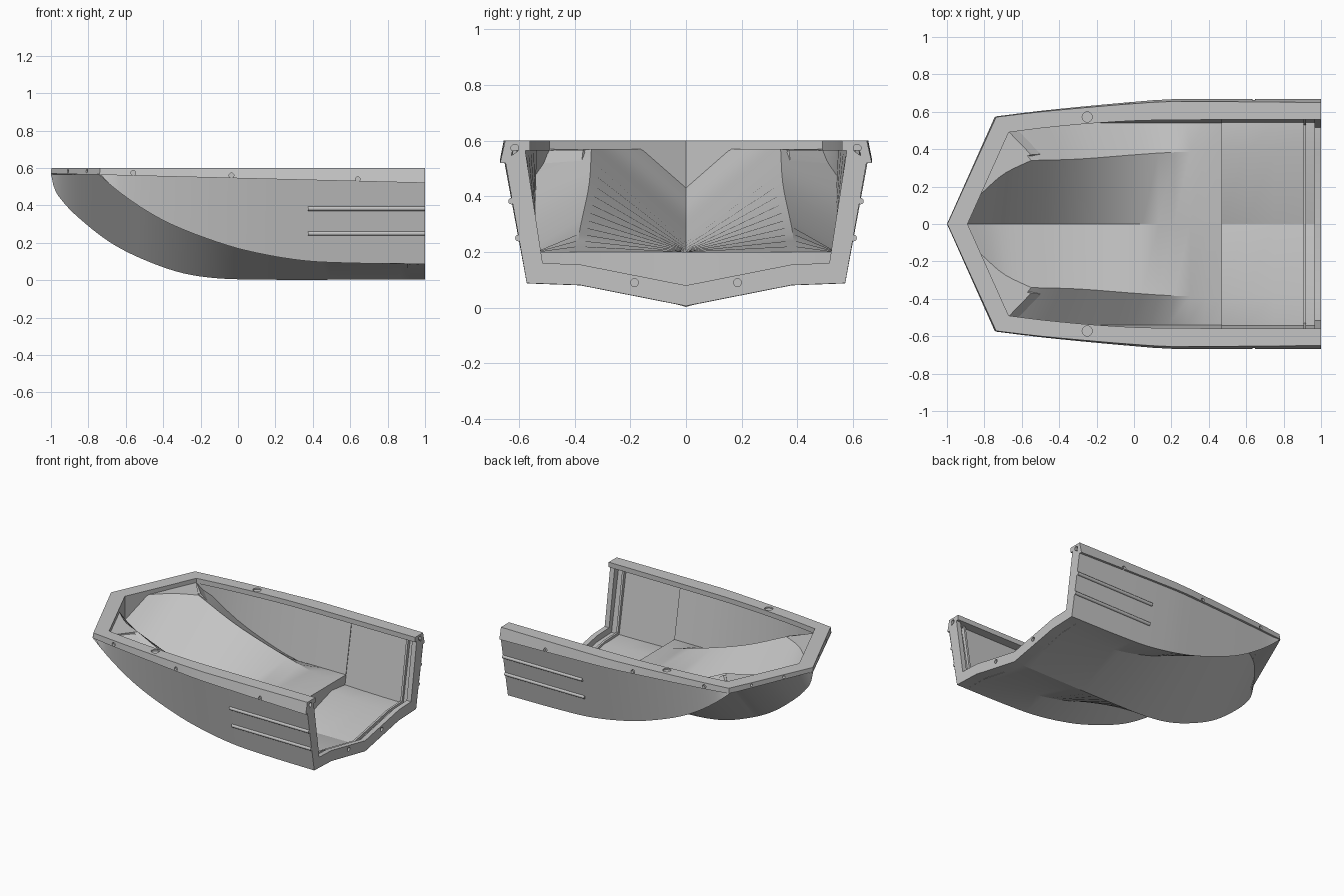
import bpy, bmesh
from mathutils import Vector

cube = bpy.data.objects.get("Cube")
if cube:
    bpy.data.objects.remove(cube, do_unlink=True)

grey = bpy.data.materials.new("hull_grey")
grey.use_nodes = True
grey.diffuse_color = (0.55, 0.55, 0.55, 1)
grey.node_tree.nodes["Principled BSDF"].inputs["Base Color"].default_value = grey.diffuse_color


def curve(*pts):
    """Smooth interpolation through (x, value) points, clamped at the ends."""
    def slope(i):
        a, b = pts[max(i - 1, 0)], pts[min(i + 1, len(pts) - 1)]
        return (b[1] - a[1]) / (b[0] - a[0])

    def value(x):
        x = min(max(x, pts[0][0]), pts[-1][0])
        i = max(k for k in range(len(pts) - 1) if pts[k][0] <= x)
        (x0, v0), (x1, v1) = pts[i], pts[i + 1]
        w = x1 - x0
        t = (x - x0) / w
        bend = slope(i) * w * t * (1 - t) ** 2 - slope(i + 1) * w * t * t * (1 - t)
        return v0 + (v1 - v0) * t * t * (3 - 2 * t) + bend
    return value


def finish(name, bm):
    mesh = bpy.data.meshes.new(name)
    bm.to_mesh(mesh)
    bm.free()
    mesh.materials.append(grey)
    ob = bpy.data.objects.new(name, mesh)
    bpy.context.collection.objects.link(ob)
    return ob


def smooth(ob, angle=0.4):
    bpy.ops.object.select_all(action="DESELECT")
    ob.select_set(True)
    bpy.context.view_layer.objects.active = ob
    bpy.ops.object.shade_smooth_by_angle(angle=angle)


def loft(name, rows, closed=False, up=0):
    """Skin rows of points; closed sections become a capped solid."""
    bm = bmesh.new()
    grid = [[bm.verts.new(p) for p in row] for row in rows]
    n = len(rows[0])
    for a, b in zip(grid, grid[1:]):
        for j in range(n if closed else n - 1):
            k = (j + 1) % n
            bm.faces.new((a[j], a[k], b[k], b[j]))
    if closed:
        bm.faces.new(grid[0])
        bm.faces.new(grid[-1])
    bmesh.ops.remove_doubles(bm, verts=bm.verts[:], dist=0.0003)
    bmesh.ops.recalc_face_normals(bm, faces=bm.faces[:])
    bm.normal_update()
    if up and up * sum(f.normal.z * f.calc_area() for f in bm.faces) < 0:
        bmesh.ops.reverse_faces(bm, faces=bm.faces[:])
    ob = finish(name, bm)
    smooth(ob)
    return ob


def both_sides(half):
    """Centreline-first half section to a full section."""
    return [(x, -y, z) for x, y, z in reversed(half[1:])] + list(half)


def rod(name, a, b, radius, sides=20):
    a, b = Vector(a), Vector(b)
    bm = bmesh.new()
    bmesh.ops.create_cone(bm, cap_ends=True, segments=sides, radius1=radius,
                          radius2=radius, depth=(b - a).length)
    turn = (b - a).to_track_quat("Z", "Y").to_matrix().to_4x4()
    turn.translation = (a + b) / 2
    bm.transform(turn)
    return finish(name, bm)


def drill(target, holes):
    for a, b, radius in holes:
        cutter = rod("hole_cutter", a, b, radius)
        cutter.hide_render = True
        mod = target.modifiers.new("hole", "BOOLEAN")
        mod.operation, mod.solver, mod.object = "DIFFERENCE", "EXACT", cutter
        bpy.context.view_layer.objects.active = target
        bpy.ops.object.modifier_apply(modifier=mod.name)
        bpy.data.objects.remove(cutter, do_unlink=True)
    smooth(target)


# Hull lines
CORNER, TUNNEL = -0.745, -0.55
keel = curve((-1, .57), (-.985, .5), (-.96, .45), (-.87, .35), (-.68, .2),
             (-.47, .096), (-.26, .03), (0, .005), (1, .005))
chine = curve((CORNER, .565), (-.65, .483), (-.52, .39), (-.38, .31), (-.2, .235),
              (.03, .162), (.33, .107), (.6, .092), (1, .087))
crest_y = curve((-1, 0), (-.9, .13), (-.8, .24), (-.68, .32), (TUNNEL, .37), (0, .38), (1, .38))
crest_z = curve((TUNNEL, .566), (-.4, .46), (-.25, .37), (0, .25), (.25, .165),
                (.5, .115), (.75, .09), (1, .08))
rail_y = curve((-.74, .575), (-.5, .605), (-.2, .635), (0, .653), (.2, .667), (1, .668))
edge_y = curve((-.67, .49), (-.5, .512), (-.2, .54), (.1, .555), (1, .56))


def rail_z(x):
    return .57 - .025 * (x + 1)


# Outer hull: central V, tunnels rising forward on each side, flared sides
def hull_half(x, inset=0):
    if x < TUNNEL:
        t = (x + 1) / (TUNNEL + 1)
        ox, cy = -1 + (CORNER + 1) * t, .572 * t
        cz = tz = rail_z(ox)
        ty = cy
    else:
        ox = x + (CORNER - TUNNEL) * ((1 - x) / (1 - TUNNEL)) ** 3
        cy, cz = .572, chine(ox)
        ty, tz = rail_y(ox) - .015, rail_z(ox) + .005
    return [(x, 0, keel(x) + inset), (x, crest_y(x), crest_z(x) + inset),
            (ox, cy - inset, cz + inset), (ox, ty - inset, tz + inset)]


stations = sorted([-1 + 2 * (i / 48) ** 1.6 for i in range(49)] + [TUNNEL])
loft("outer_hull", [both_sides(hull_half(x)) for x in stations], up=-1)

# Stern bay skin
bay = [both_sides(hull_half(x, .03)) for x in (.47, .6, .75, .98)]
loft("stern_bay_lining", bay, up=1)

# Inner floor: a V at the bow flattening aft, with ledges and side channels
floor_keel = curve((-.89, .43), (-.7, .33), (-.47, .25), (-.2, .214), (.1, .204), (.47, .2))
ledge_y = curve((-.82, .16), (-.7, .265), (-.55, .34))
ridge_y = curve((-.55, .34), (-.3, .347), (0, .37), (.2, .383), (.47, .39))
ridge_z = curve((-.55, .57), (-.25, .43), (0, .335), (.25, .255), (.47, .2))
floor_rows = []
for i in range(9):
    t = i / 8
    x, lx = -.89 + .34 * t, -.82 + .27 * t
    ox, oy = -.82 + .15 * t, .16 + .33 * t
    floor_rows.append([(x, 0, floor_keel(x)), (lx, ledge_y(lx), .57),
                       (ox, oy, .57), (ox, oy, .575)])
for i in range(13):
    t = i / 12
    x = -.55 + 1.02 * t
    ox = x - .12 * (1 - t)
    flare = min(1, 12 * t)
    oy = .49 + .05 * flare
    top = oy + (rail_y(ox) - .06 - oy) * flare
    floor_rows.append([(x, 0, floor_keel(x)), (x, ridge_y(x), ridge_z(x)),
                       (ox, oy, min(max(chine(ox) + .05, .2), .57)), (ox, top, .575)])
loft("inner_floor", [both_sides(r) for r in floor_rows], up=1)

# Upright face under the bow edge of the rail
bow_foot = both_sides([(-.89, 0, .43), (-.82, .16, .57)])
loft("bow_face", [bow_foot, [(x, y, .575) for x, y, z in bow_foot]])

# Bulkhead step closing the inner floor against the stern bay
loft("bulkhead", [both_sides(floor_rows[-1]), bay[0]])


# Frames across the hull
def u_frame(name, x0, x1, inner):
    outer = [(0, .006), (.38, .081), (.572, .088), (.65, .53)]
    rows = []
    for s, order in ((-1, (3, 2, 1)), (1, (0, 1, 2, 3))):
        for i in order:
            (a, b), (c, d) = outer[i], inner[i]
            rows.append([(x0, s * a, b), (x1, s * a, b), (x1, s * c, d), (x0, s * c, d)])
    return loft(name, rows, closed=True)


u_frame("stern_rib", .905, .92, [(0, .055), (.38, .13), (.53, .135), (.6, .566)])
stern_frame = u_frame("stern_frame", .965, 1, [(0, .08), (.38, .155), (.515, .16), (.58, .58)])
drill(stern_frame, [((.985, s * .185, .09), (1.05, s * .185, .09), .014) for s in (-1, 1)])


# Gunwale rail running round the bow
def rail_section(ox, oy, ix, iy, s):
    def at(f, z):
        return (ox + (ix - ox) * f, s * (oy + (iy - oy) * f), z)
    slant = .02 + .075 * (ox + 1)
    low = rail_z(ox)
    return [at(slant, .6), at(0, low), at(.3, low), at(.42, .565), at(1, .565), at(1, .6)]


rail_x = [1, .6, .2, .1, 0, -.1, -.2, -.3, -.4, -.5, -.6]
plan = [(x, rail_y(x), x, edge_y(x)) for x in rail_x] + [(-.74, .575, -.67, .49)]
rail = [rail_section(*p, 1) for p in plan]
rail.append(rail_section(-1, 0, -.89, 0, 1))
rail += [rail_section(*p, -1) for p in reversed(plan)]
gunwale = loft("gunwale", rail, closed=True)

# Fixing holes in the rail: top, ends, sides and bow
holes = []
for s in (-1, 1):
    holes.append(((-.25, s * .572, .59), (-.25, s * .572, .7), .027))
    holes.append(((.98, s * .615, .573), (1.05, s * .615, .573), .014))
    for x, z in ((-.56, .574), (-.035, .56), (.64, .54)):
        y = rail_y(x)
        holes.append(((x, s * (y - .02), z), (x, s * (y + .05), z), .013))
    for x in (-.91, -.81):
        y = (x + 1) / .26 * .575
        holes.append(((x + .02, s * (y - .009), .583), (x - .045, s * (y + .02), .583), .009))
drill(gunwale, holes)

# Rubbing strakes along the aft sides
for s, side in ((-1, "right"), (1, "left")):
    for level, z in (("lower", .25), ("upper", .383)):
        ends = []
        for x in (.375, 1):
            _, _, c, t = hull_half(x)
            f = (z - c[2]) / (t[2] - c[2])
            ends.append((x, s * (c[1] + (t[1] - c[1]) * f), z))
        smooth(rod(f"{side}_{level}_strake", *ends, .012, 12), .7)
